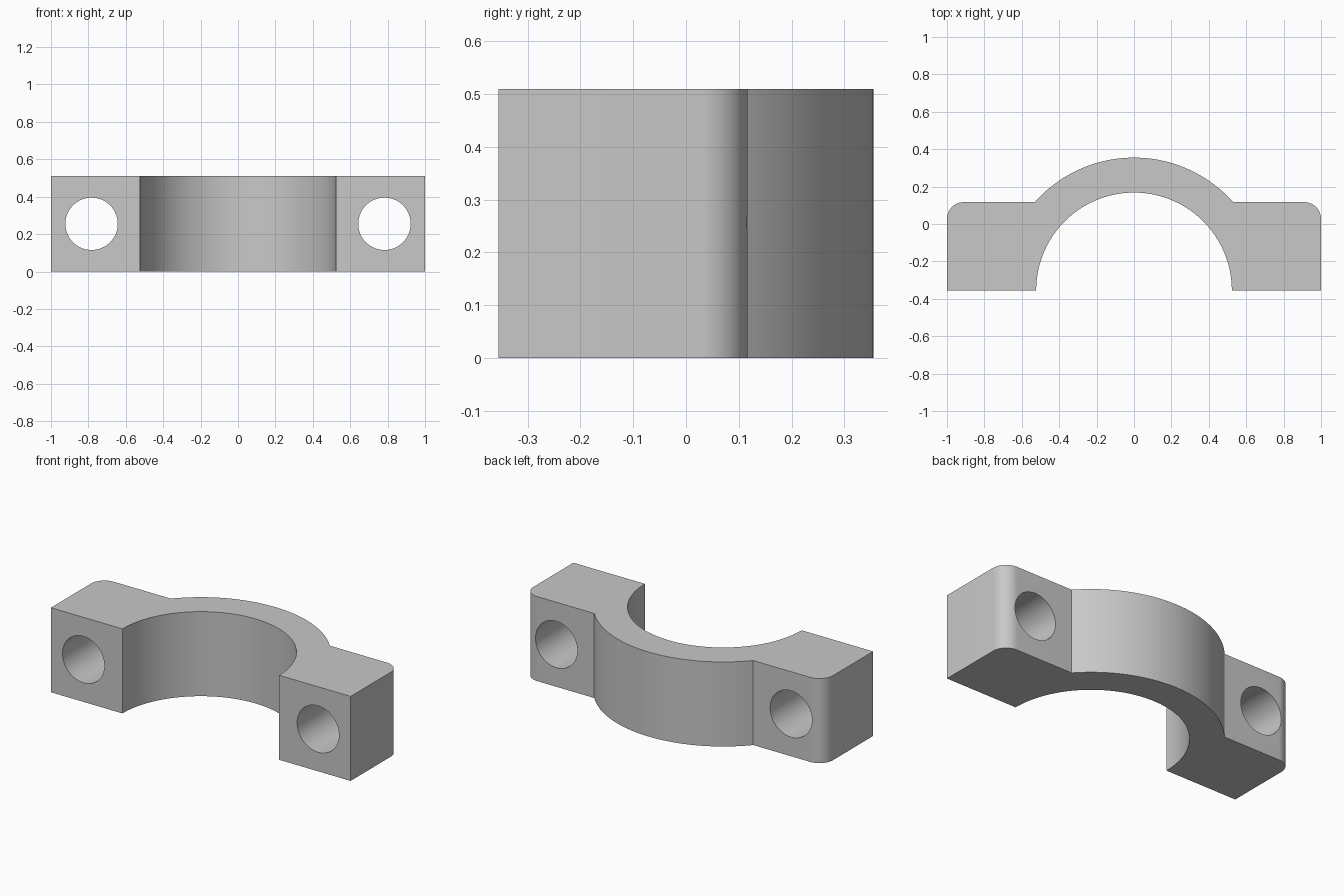
import bpy
import bmesh
from math import sin, cos, asin, acos, pi

cube = bpy.data.objects.get("Cube")
if cube:
    bpy.data.objects.remove(cube, do_unlink=True)

HEIGHT = 0.51
FRONT, EAR_BACK = -0.355, 0.117
INNER_R, OUTER_R = 0.523, 0.71
FILLET = 0.09
HOLE_X, HOLE_R = 0.783, 0.14

grey = bpy.data.materials.new("Plain grey")
grey.use_nodes = True
colour = (0.58, 0.58, 0.58, 1)
grey.diffuse_color = colour
grey.node_tree.nodes["Principled BSDF"].inputs["Base Color"].default_value = colour


def arc(cx, cy, r, start, end, steps):
    """Points on an arc, both ends included."""
    angles = [start + (end - start) * i / steps for i in range(steps + 1)]
    return [(cx + r * cos(a), cy + r * sin(a)) for a in angles]


# Half outline of the clamp: ear front, rounded ear corner, outer arch
half = [(1, FRONT)]
half += arc(1 - FILLET, EAR_BACK - FILLET, FILLET, 0, pi / 2, 12)
half += arc(0, FRONT, OUTER_R, asin((EAR_BACK - FRONT) / OUTER_R), pi / 2, 32)
mirrored = [(-x, y) for x, y in reversed(half[:-1])]
bore = arc(0, FRONT, INNER_R, pi, 0, 80)
outline = half + mirrored + bore

# Clamp body, extruded upward
bm = bmesh.new()
base = bm.faces.new([bm.verts.new((x, y, 0)) for x, y in outline])
extruded = bmesh.ops.extrude_face_region(bm, geom=[base])["geom"]
top = [v for v in extruded if isinstance(v, bmesh.types.BMVert)]
bmesh.ops.translate(bm, verts=top, vec=(0, 0, HEIGHT))
bmesh.ops.recalc_face_normals(bm, faces=bm.faces)
mesh = bpy.data.meshes.new("bearing_clamp")
bm.to_mesh(mesh)
bm.free()
mesh.materials.append(grey)
clamp = bpy.data.objects.new("bearing_clamp", mesh)
bpy.context.collection.objects.link(clamp)
bpy.context.view_layer.objects.active = clamp

# Bolt holes through both ears
for side in (-1, 1):
    bpy.ops.mesh.primitive_cylinder_add(
        vertices=64, radius=HOLE_R, depth=2,
        location=(side * HOLE_X, 0, HEIGHT / 2), rotation=(pi / 2, 0, 0))
    cutter = bpy.context.object
    cutter.name = "bolt_hole_cutter"
    cutter.hide_render = True
    cutter.data.materials.append(grey)
    bpy.context.view_layer.objects.active = clamp
    cut = clamp.modifiers.new("bolt_hole", "BOOLEAN")
    cut.operation = "DIFFERENCE"
    cut.solver = "EXACT"
    cut.object = cutter
    bpy.ops.object.modifier_apply(modifier=cut.name)
    bpy.data.objects.remove(cutter, do_unlink=True)

# Smooth arcs, crisp edges
bpy.ops.object.select_all(action="DESELECT")
clamp.select_set(True)
bpy.context.view_layer.objects.active = clamp
bpy.ops.object.shade_smooth_by_angle(angle=pi / 6)
